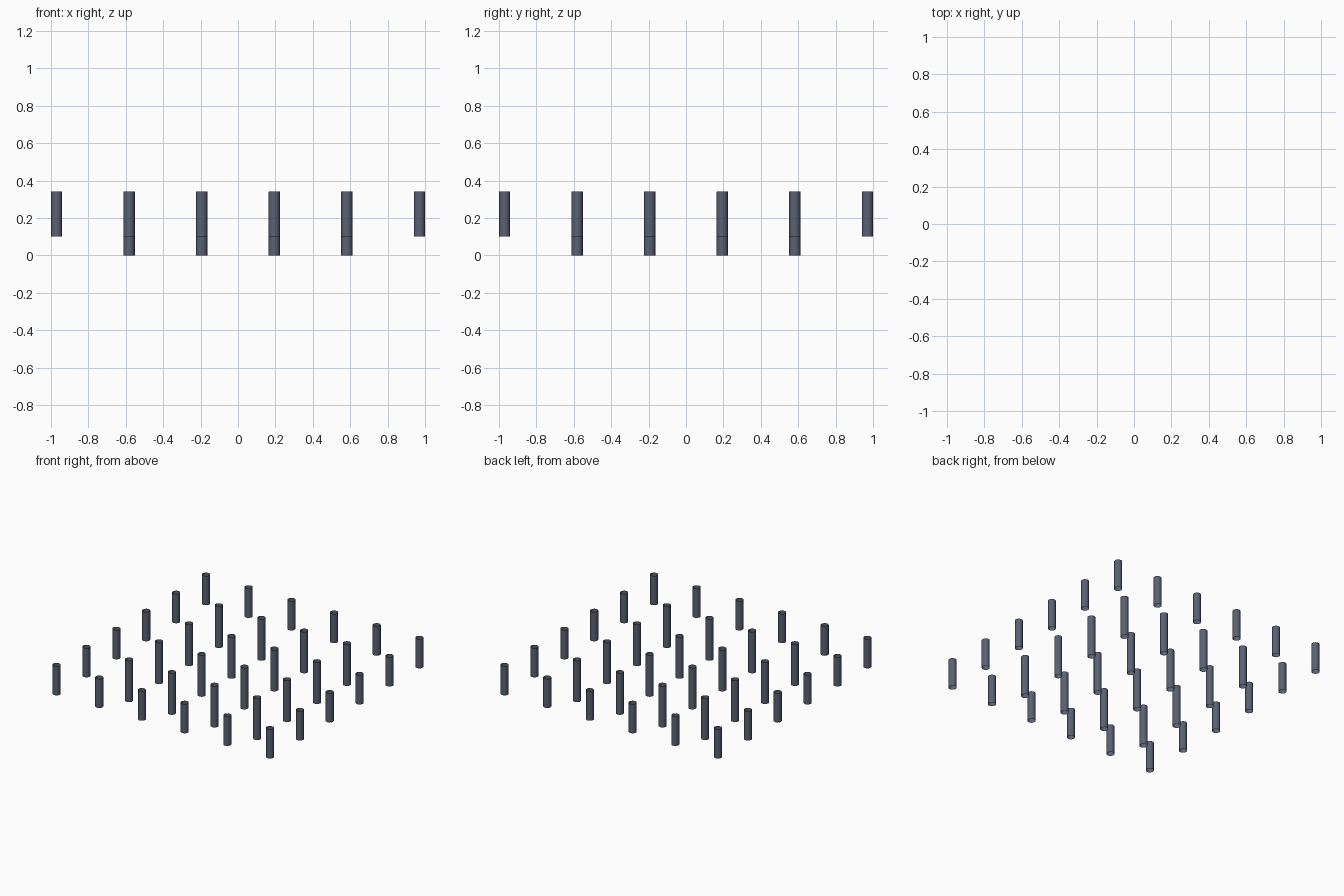
import bpy
import bmesh

cube = bpy.data.objects.get("Cube")
if cube:
    bpy.data.objects.remove(cube, do_unlink=True)

COUNT = 6
RADIUS = 0.03
SPACING = 2 * (1 - RADIUS) / (COUNT - 1)
TOP = 0.34
OUTER_BOTTOM = 0.1

# Slate grey for every post
slate = bpy.data.materials.new("slate_grey")
slate.use_nodes = True
colour = (0.10, 0.12, 0.17, 1)
slate.diffuse_color = colour
slate.node_tree.nodes["Principled BSDF"].inputs["Base Color"].default_value = colour


def post_mesh(name, bottom):
    """Open-ended round tube wall from bottom to TOP."""
    bm = bmesh.new()
    bmesh.ops.create_cone(bm, cap_ends=False, segments=32, radius1=RADIUS,
                          radius2=RADIUS, depth=TOP - bottom)
    bmesh.ops.translate(bm, verts=bm.verts, vec=(0, 0, (TOP + bottom) / 2))
    for face in bm.faces:
        face.smooth = True
    mesh = bpy.data.meshes.new(name)
    bm.to_mesh(mesh)
    bm.free()
    mesh.materials.append(slate)
    return mesh


short_post = post_mesh("short_post", OUTER_BOTTOM)
long_post = post_mesh("long_post", 0)

# Square grid: short posts around the edge, long posts inside
for row in range(COUNT):
    for column in range(COUNT):
        on_edge = row in (0, COUNT - 1) or column in (0, COUNT - 1)
        mesh = short_post if on_edge else long_post
        kind = "edge_post" if on_edge else "inner_post"
        post = bpy.data.objects.new(f"{kind}_{row}_{column}", mesh)
        middle = (COUNT - 1) / 2
        post.location = ((column - middle) * SPACING, (row - middle) * SPACING, 0)
        bpy.context.collection.objects.link(post)
